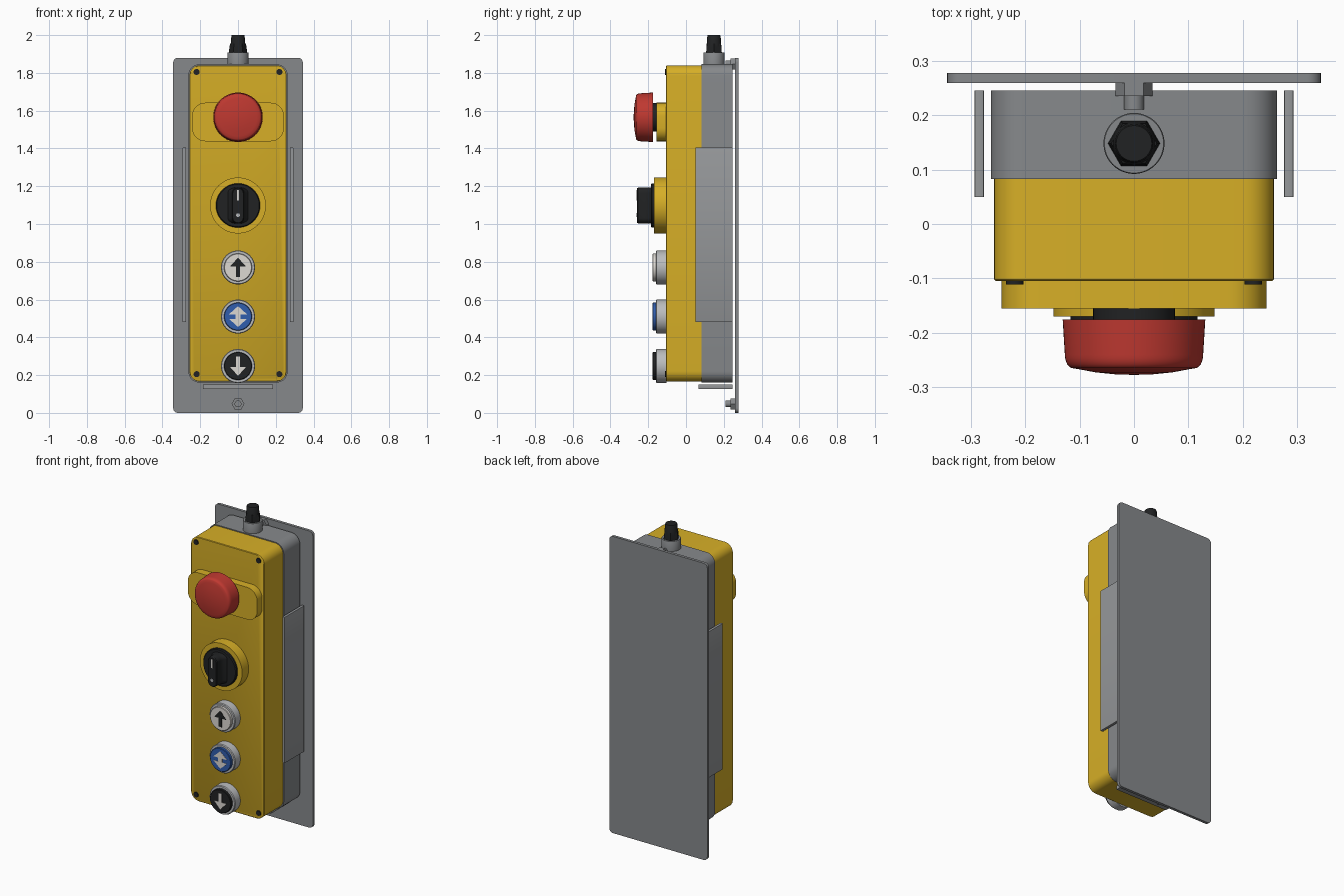
import bpy, bmesh, math

if "Cube" in bpy.data.objects:
    bpy.data.objects.remove(bpy.data.objects["Cube"])


def material(name, rgb):
    m = bpy.data.materials.new(name)
    m.diffuse_color = (*rgb, 1)
    m.use_nodes = True
    m.node_tree.nodes["Principled BSDF"].inputs["Base Color"].default_value = m.diffuse_color
    return m


YELLOW = material("yellow", (0.68, 0.43, 0.02))
RED = material("red", (0.52, 0.04, 0.03))
BLACK = material("black", (0.015, 0.016, 0.017))
BLUE = material("blue", (0.03, 0.11, 0.42))
WHITE = material("white", (0.72, 0.69, 0.65))
SILVER = material("silver", (0.5, 0.51, 0.52))
GREY = material("grey", (0.24, 0.25, 0.26))
RAIL = material("rail_grey", (0.3, 0.31, 0.32))


def circle(r, n=48, start=0.0):
    return [(r * math.cos(start + 2 * math.pi * i / n),
             r * math.sin(start + 2 * math.pi * i / n)) for i in range(n)]


def rounded(hw, hh, r, n=8):
    pts = []
    for k, (sx, sz) in enumerate([(1, 1), (-1, 1), (-1, -1), (1, -1)]):
        for i in range(n + 1):
            a = math.pi / 2 * (k + i / n)
            pts.append((sx * (hw - r) + r * math.cos(a), sz * (hh - r) + r * math.sin(a)))
    return pts


def loft(name, outline, sections, mat, x=0.0, c=0.0, axis="Y"):
    """Sweep an outline along an axis; each section is (position, scale_u[, scale_v])."""
    bm = bmesh.new()
    rings = []
    for s in sections:
        p, su, sv = s[0], s[1], s[-1]
        ring = []
        for u, v in outline:
            co = (x + u * su, p, c + v * sv) if axis == "Y" else (x + u * su, c + v * sv, p)
            ring.append(bm.verts.new(co))
        rings.append(ring)
    n = len(outline)
    for a, b in zip(rings, rings[1:]):
        for i in range(n):
            bm.faces.new((a[i], a[(i + 1) % n], b[(i + 1) % n], b[i]))
    bm.faces.new(rings[0])
    bm.faces.new(rings[-1])
    bmesh.ops.recalc_face_normals(bm, faces=bm.faces)
    me = bpy.data.meshes.new(name)
    bm.to_mesh(me)
    bm.free()
    me.materials.append(mat)
    ob = bpy.data.objects.new(name, me)
    bpy.context.collection.objects.link(ob)
    bpy.ops.object.select_all(action="DESELECT")
    ob.select_set(True)
    bpy.context.view_layer.objects.active = ob
    bpy.ops.object.shade_smooth_by_angle(angle=math.radians(35))
    return ob


def prism(name, outline, y0, y1, mat, x=0.0, c=0.0):
    return loft(name, outline, [(y0, 1), (y1, 1)], mat, x, c)


# Wall plate with holder rails and bottom lip
prism("back_plate", rounded(0.343, 0.94, 0.025), 0.277, 0.259, GREY, c=0.94)
for side, s in (("left", -1), ("right", 1)):
    prism(side + "_rail", rounded(0.0085, 0.4625, 0.002, 2), 0.245, 0.05, RAIL, s * 0.284, 0.943)
prism("bottom_lip", rounded(0.185, 0.0125, 0.002, 2), 0.245, 0.065, RAIL, c=0.138)

# Plate bolts
for place, z in (("top", 1.848), ("bottom", 0.048)):
    prism(place + "_bolt_head", circle(0.034, 6), 0.259, 0.235, GREY, c=z)
    prism(place + "_bolt_stud", circle(0.018, 24), 0.235, 0.21, GREY, c=z)

# Housing: grey rear half, yellow front half
prism("rear_housing", rounded(0.263, 0.843, 0.06), 0.245, 0.083, GREY, c=1.003)
loft("front_housing", rounded(0.257, 0.837, 0.055),
     [(0.083, 1), (-0.102, 1), (-0.105, 0.988, 0.996)], YELLOW, c=1.003)
for sx in (-1, 1):
    for place, z in (("top", 1.805), ("bottom", 0.205)):
        prism(place + "_screw", circle(0.016, 24), -0.103, -0.111, BLACK, sx * 0.219, z)

# Emergency stop: oblong base, neck, mushroom head
prism("stop_base", rounded(0.243, 0.102, 0.07), -0.104, -0.155, YELLOW, c=1.54)
prism("stop_neck", circle(0.075), -0.155, -0.18, BLACK, c=1.565)
dome = [(-0.24 - 0.025 * math.sin(t), 0.112 + 0.015 * math.cos(t))
        for t in [math.pi / 2 * i / 6 for i in range(6)]]
dome += [(-0.267, 0.1), (-0.2725, 0.07), (-0.276, 0.035), (-0.277, 0.005)]
loft("stop_button", circle(1, 64), [(-0.175, 0.131)] + dome, RED, c=1.565)

# Rotary selector: yellow collar, black dial, grip with markers
prism("selector_collar", circle(0.148, 64), -0.104, -0.17, YELLOW, c=1.098)
loft("selector_dial", circle(0.117, 64),
     [(-0.168, 1), (-0.18, 1), (-0.186, 0.96)], BLACK, c=1.098)
loft("selector_grip", rounded(0.032, 0.096, 0.03),
     [(-0.18, 1.9, 1.0), (-0.2, 1.2, 1.0), (-0.22, 1, 1.0), (-0.255, 1, 0.98), (-0.26, 0.88, 0.94)],
     BLACK, c=1.098)
prism("selector_marker", rounded(0.006, 0.028, 0.003, 3), -0.258, -0.2615, WHITE, c=1.152)
prism("selector_dot", circle(0.01, 20), -0.258, -0.2615, SILVER, c=1.047)

# Push buttons with arrow symbols
half = [(0.011, -0.05), (0.011, 0.005), (0.042, 0.005), (0.0, 0.052)]
up = half + [(-u, v) for u, v in reversed(half[:3])]
down = [(u, -v) for u, v in up]
q = [(0.014, 0.012), (0.048, 0.012), (0.0, 0.055)]
both = q + [(-u, v) for u, v in reversed(q[:2])]
both += [(-0.014, -0.012), (-0.048, -0.012), (0.0, -0.055), (0.048, -0.012), (0.014, -0.012)]
for label, z, face, mark, shape in (("up", 0.77, WHITE, BLACK, up),
                                    ("common", 0.51, BLUE, WHITE, both),
                                    ("down", 0.248, BLACK, WHITE, down)):
    loft(label + "_bezel", circle(0.09),
         [(-0.104, 1), (-0.155, 1), (-0.16, 0.96)], SILVER, c=z)
    loft(label + "_button", circle(0.074),
         [(-0.155, 1), (-0.174, 1), (-0.177, 0.96)], face, c=z)
    prism(label + "_arrow", shape, -0.176, -0.1785, mark, c=z)

# Cable gland on top: grey nut ring, black hex tapering to a round sleeve
loft("gland_ring", circle(0.056),
     [(1.84, 1), (1.905, 1), (1.908, 0.97)], GREY, c=0.148, axis="Z")
loft("gland_hex", circle(0.048, 6),
     [(1.905, 1), (1.935, 0.95), (1.955, 0.87)], BLACK, c=0.148, axis="Z")
loft("cable_sleeve", circle(0.04, 32),
     [(1.93, 1), (1.995, 0.88), (2.0, 0.82)], BLACK, c=0.148, axis="Z")
